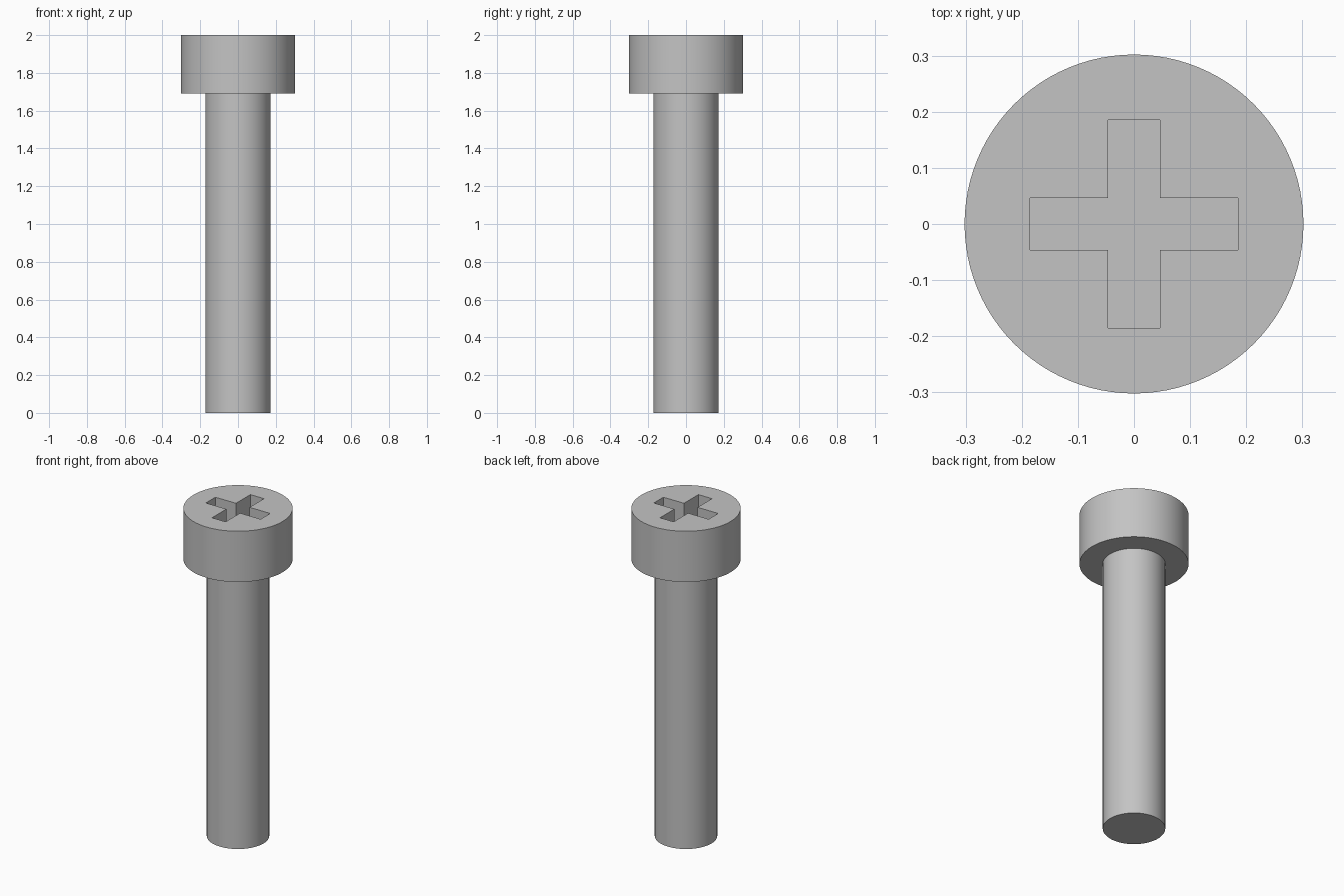
import bpy
import bmesh
import math

HEIGHT = 2.0
HEAD_BASE = 1.69
HEAD_RADIUS = 0.302
SHAFT_RADIUS = 0.173
ARM_LENGTH = 0.185
ARM_HALF = 0.046
RECESS_DEPTH = 0.15
SIDES = 96

old = bpy.data.objects.get("Cube")
if old:
    bpy.data.objects.remove(old, do_unlink=True)

# Plain grey metal
steel = bpy.data.materials.new("grey_steel")
steel.use_nodes = True
colour = (0.55, 0.55, 0.55, 1.0)
steel.diffuse_color = colour
steel.node_tree.nodes["Principled BSDF"].inputs["Base Color"].default_value = colour


def prism(name, outline, bottom, top):
    """Closed vertical solid with the given outline."""
    bm = bmesh.new()
    base = bm.faces.new([bm.verts.new((x, y, bottom)) for x, y in outline])
    lifted = bmesh.ops.extrude_face_region(bm, geom=[base], use_keep_orig=True)
    moved = [v for v in lifted["geom"] if isinstance(v, bmesh.types.BMVert)]
    bmesh.ops.translate(bm, verts=moved, vec=(0, 0, top - bottom))
    bmesh.ops.recalc_face_normals(bm, faces=bm.faces[:])
    mesh = bpy.data.meshes.new(name)
    bm.to_mesh(mesh)
    bm.free()
    mesh.materials.append(steel)
    obj = bpy.data.objects.new(name, mesh)
    bpy.context.collection.objects.link(obj)
    return obj


def circle(radius):
    steps = [math.tau * i / SIDES for i in range(SIDES)]
    return [(radius * math.cos(a), radius * math.sin(a)) for a in steps]


def activate(obj):
    bpy.ops.object.select_all(action="DESELECT")
    obj.select_set(True)
    bpy.context.view_layer.objects.active = obj


# Shaft and head
shaft = prism("shaft", circle(SHAFT_RADIUS), 0, HEAD_BASE)
head = prism("head", circle(HEAD_RADIUS), HEAD_BASE, HEIGHT)

# Cross-shaped driver recess: one arm outline turned through four quarters
cross = []
x, y = ARM_LENGTH, ARM_HALF
for quarter in range(4):
    for px, py in ((x, -y), (x, y), (y, y)):
        for turn in range(quarter):
            px, py = -py, px
        cross.append((px, py))
cutter = prism("recess_cutter", cross, HEIGHT - RECESS_DEPTH, HEIGHT + 0.1)
cutter.hide_render = True

activate(head)
cut = head.modifiers.new("driver_recess", "BOOLEAN")
cut.operation = "DIFFERENCE"
cut.solver = "EXACT"
cut.object = cutter
bpy.ops.object.modifier_apply(modifier=cut.name)
bpy.data.objects.remove(cutter, do_unlink=True)

# Smooth round walls with crisp rims
for part in (shaft, head):
    activate(part)
    bpy.ops.object.shade_smooth_by_angle(angle=math.radians(30))
